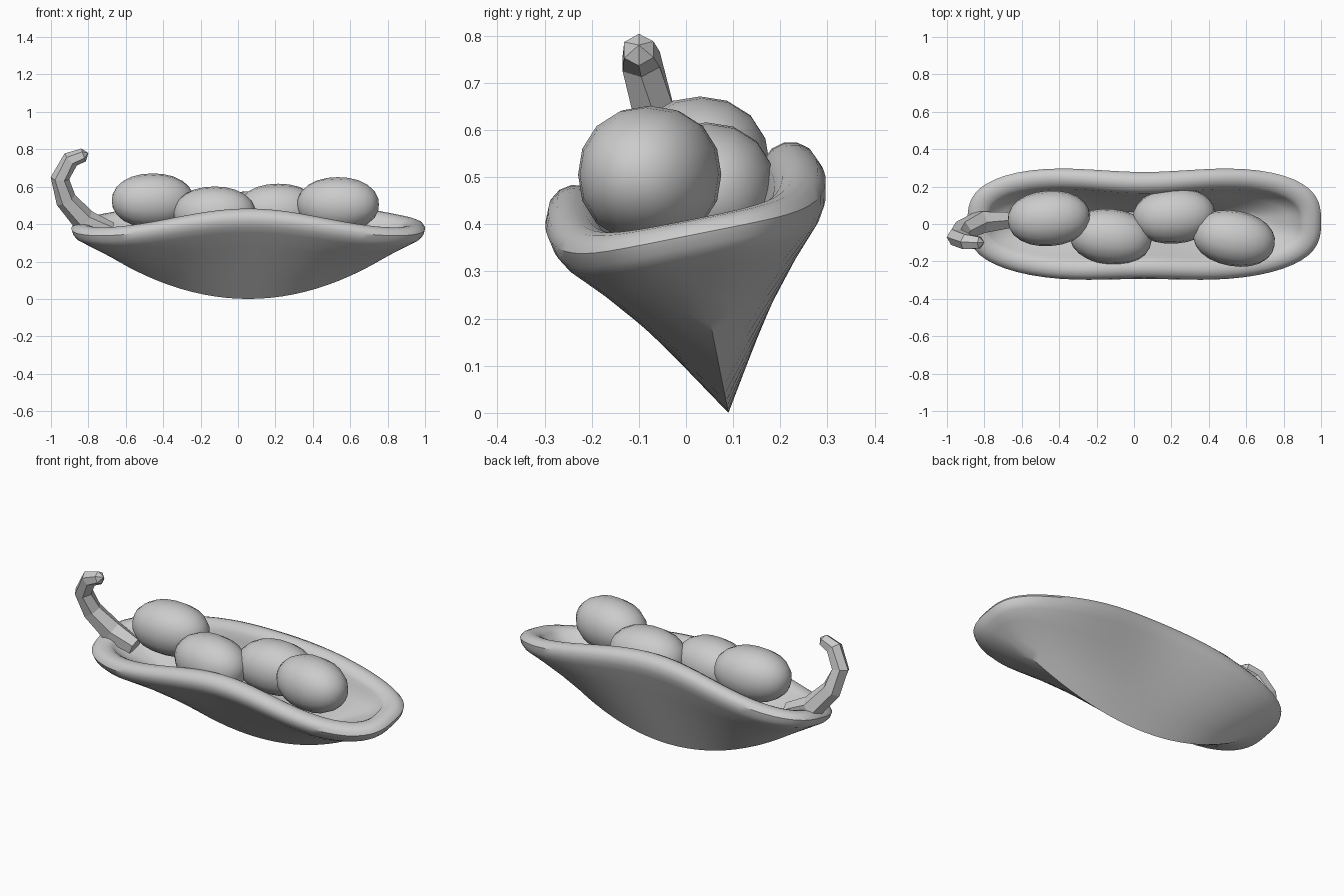
import bpy, bmesh, math
from mathutils import Vector, Matrix

if "Cube" in bpy.data.objects:
    bpy.data.objects.remove(bpy.data.objects["Cube"])

TILT = Matrix.Rotation(math.radians(11.3), 4, 'X')


def finish(name, bm, smooth_angle=None):
    bmesh.ops.remove_doubles(bm, verts=bm.verts, dist=0.0005)
    bmesh.ops.recalc_face_normals(bm, faces=bm.faces)
    mesh = bpy.data.meshes.new(name)
    bm.to_mesh(mesh)
    bm.free()
    ob = bpy.data.objects.new(name, mesh)
    bpy.context.collection.objects.link(ob)
    if smooth_angle:
        bpy.ops.object.select_all(action='DESELECT')
        bpy.context.view_layer.objects.active = ob
        ob.select_set(True)
        bpy.ops.object.shade_smooth_by_angle(angle=math.radians(smooth_angle))
    return ob


def loft(bm, rings):
    vs = [[bm.verts.new(p) for p in r] for r in rings]
    n = len(rings[0])
    for a, b in zip(vs, vs[1:]):
        for i in range(n):
            j = (i + 1) % n
            bm.faces.new((a[i], a[j], b[j], b[i]))
    return vs


# Pod: V-shaped hull, rolled rim and hollow inside
CX, A, B, N = 0.055, 0.945, 0.322, 80
POWER = 2.9
outline = []
for i in range(N):
    t = 2 * math.pi * i / N
    c, s = math.cos(t), math.sin(t)
    r = (abs(c) ** POWER + abs(s) ** POWER) ** (-1 / POWER)
    outline.append((r * c, r * s))


def rim_ring(inset, dz):
    ring = []
    for u, v in outline:
        waist = 1 - 0.095 * math.exp(-(u / 0.42) ** 2)
        x = CX + (A - inset) * u
        y = (B * waist - inset) * v
        z = -0.012 + 0.052 * math.cos(math.pi * u) + dz * (1 - 0.35 * u * u)
        ring.append(TILT @ Vector((x, y, z)) + Vector((0, 0, 0.44)))
    return ring


def keel_ring(reach, lift):
    ring = []
    for u, v in outline:
        k = reach * u
        z = 0.37 * abs(k) ** 2 + lift
        ring.append(Vector((CX + A * k, 0.09 - 0.2 * z, z)))
    return ring


def between(a, b, f):
    return [p.lerp(q, f) for p, q in zip(a, b)]


profile = [(0.028, -0.075), (0.008, -0.04), (0, 0), (0.012, 0.028), (0.035, 0.045),
           (0.062, 0.05), (0.09, 0.042), (0.112, 0.022), (0.125, -0.01)]
rim = [rim_ring(d, z) for d, z in profile]
outer, inner = keel_ring(0.8, 0), keel_ring(0.62, 0.13)
rings = [outer] + [between(outer, rim[0], f) for f in (0.25, 0.5, 0.75)] + rim
rings += [between(rim[-1], inner, f) for f in (0.25, 0.5, 0.75)] + [inner]
bm = bmesh.new()
loft(bm, rings)
finish("pod", bm, 40)

# Peas: slightly boxy ellipsoids (centre, turn about z)
peas = [((-0.455, 0.03, 0.525), 4), ((-0.125, -0.068, 0.455), -6),
        ((0.215, 0.043, 0.47), 4), ((0.535, -0.077, 0.505), -10)]
for i, (loc, turn) in enumerate(peas):
    bm = bmesh.new()
    bmesh.ops.create_uvsphere(bm, u_segments=16, v_segments=12, radius=1)
    for v in bm.verts:
        v.co /= sum(abs(k) ** 2.15 for k in v.co) ** (1 / 2.15)
    m = (Matrix.Translation(loc) @ Matrix.Rotation(math.radians(turn), 4, 'Z')
         @ Matrix.Diagonal((0.22, 0.148, 0.146, 1)) @ Matrix.Rotation(math.pi / 2, 4, 'Y'))
    bm.transform(m)
    finish(f"pea_{i + 1}", bm, 50)

# Stem: faceted hook with a blunt pointed tip
path = [Vector(p) for p in [(-0.68, 0.02, 0.36), (-0.82, 0.01, 0.415), (-0.92, -0.035, 0.53),
                            (-0.952, -0.07, 0.645), (-0.895, -0.095, 0.745),
                            (-0.825, -0.1, 0.77)]]
radii = [0.05, 0.066, 0.056, 0.05, 0.046, 0.036]
rings = []
for i, (p, r) in enumerate(zip(path, radii)):
    d = (path[min(i + 1, 5)] - path[max(i - 1, 0)]).normalized()
    side = d.cross(Vector((0, 1, 0))).normalized()
    up = side.cross(d)
    rings.append([p + r * (side * math.cos(a) + up * math.sin(a))
                  for a in (math.tau * k / 6 for k in range(6))])
bm = bmesh.new()
vs = loft(bm, rings)
bm.faces.new(vs[0])
tip = bm.verts.new((-0.8, -0.1, 0.78))
for k in range(6):
    bm.faces.new((vs[-1][k], vs[-1][(k + 1) % 6], tip))
finish("stem", bm)
